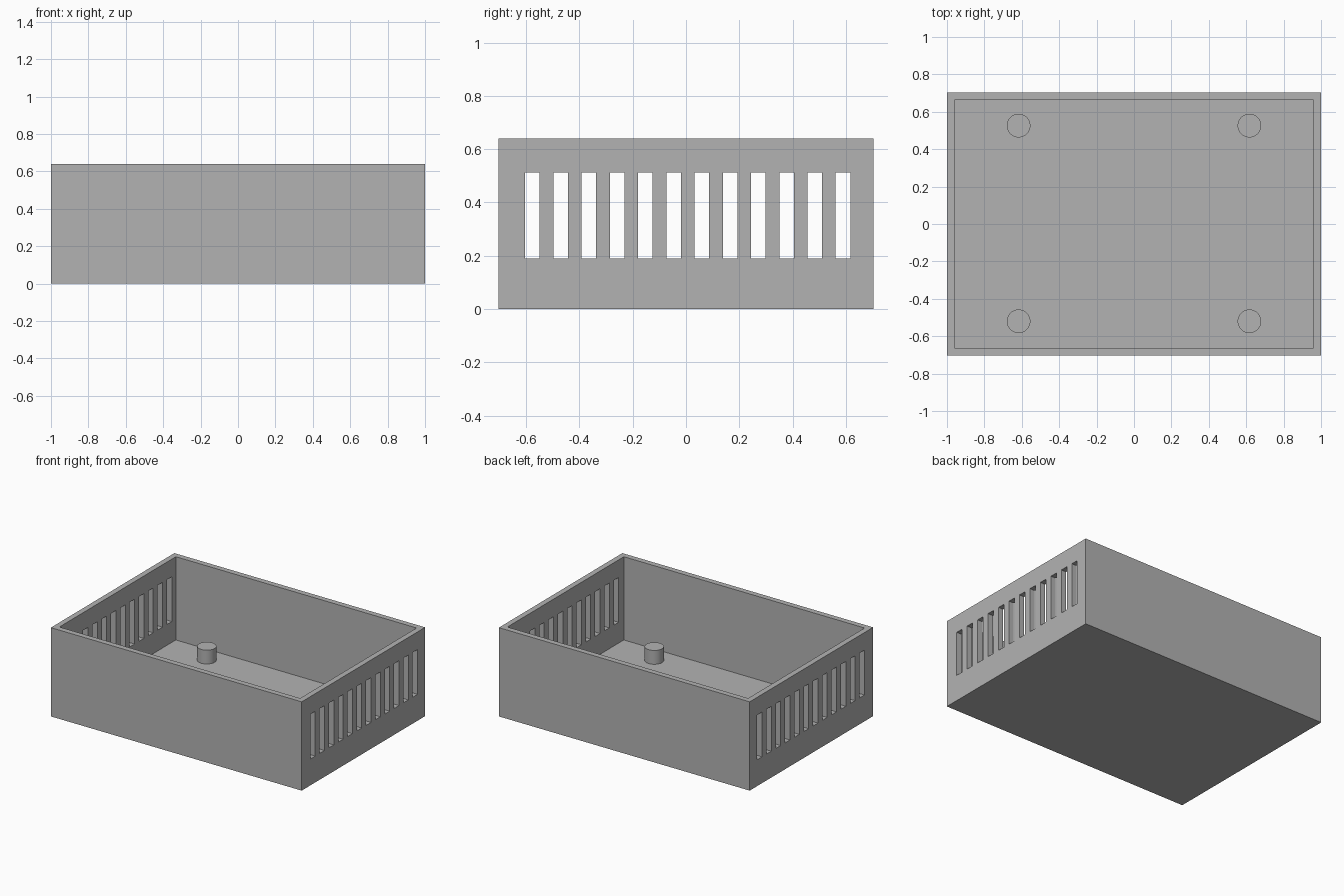
import bpy
import bmesh
from mathutils import Matrix, Vector

if "Cube" in bpy.data.objects:
    bpy.data.objects.remove(bpy.data.objects["Cube"], do_unlink=True)

LENGTH, DEPTH, HEIGHT = 2.0, 1.406, 0.64
WALL = 0.04
SLOTS, PITCH, SLOT_WIDTH = 12, 0.106, 0.055
SLOT_START, SLOT_LOW, SLOT_HIGH = -0.604, 0.19, 0.513

grey = bpy.data.materials.new("plain grey")
grey.use_nodes = True
colour = (0.45, 0.45, 0.45, 1)
grey.diffuse_color = colour
grey.node_tree.nodes["Principled BSDF"].inputs["Base Color"].default_value = colour


def add_box(bm, low, high):
    low, high = Vector(low), Vector(high)
    place = Matrix.Translation((low + high) / 2) @ Matrix.Diagonal((*(high - low), 1))
    bmesh.ops.create_cube(bm, size=1, matrix=place)


def make_object(name, bm):
    mesh = bpy.data.meshes.new(name)
    bm.to_mesh(mesh)
    bm.free()
    mesh.materials.append(grey)
    obj = bpy.data.objects.new(name, mesh)
    bpy.context.collection.objects.link(obj)
    return obj


# Open tray: solid block to be hollowed from the top
bm = bmesh.new()
add_box(bm, (-LENGTH / 2, -DEPTH / 2, 0), (LENGTH / 2, DEPTH / 2, HEIGHT))
tray = make_object("vented_tray", bm)

# Cavity cutter
bm = bmesh.new()
inner_x, inner_y = LENGTH / 2 - WALL, DEPTH / 2 - WALL
add_box(bm, (-inner_x, -inner_y, WALL), (inner_x, inner_y, HEIGHT + WALL))
cavity = make_object("cavity_cutter", bm)

# Vent cutters: each bar passes through both end walls
bm = bmesh.new()
for i in range(SLOTS):
    y = SLOT_START + i * PITCH
    add_box(bm, (-LENGTH, y, SLOT_LOW), (LENGTH, y + SLOT_WIDTH, SLOT_HIGH))
vents = make_object("vent_cutter", bm)

for cutter in (cavity, vents):
    cutter.hide_render = True
    cut = tray.modifiers.new(cutter.name, 'BOOLEAN')
    cut.operation = 'DIFFERENCE'
    cut.solver = 'EXACT'
    cut.object = cutter

# Apply the cuts and discard the cutters
graph = bpy.context.evaluated_depsgraph_get()
tray_mesh = bpy.data.meshes.new_from_object(tray.evaluated_get(graph))
tray.modifiers.clear()
tray.data = tray_mesh
for cutter in (cavity, vents):
    bpy.data.objects.remove(cutter, do_unlink=True)

# Four round mounting posts on the floor
POST_RADIUS, POST_TOP = 0.063, 0.14
for side, x in (("right", -0.617), ("left", 0.617)):
    for end, y in (("front", -0.52), ("back", 0.526)):
        bpy.ops.mesh.primitive_cylinder_add(
            vertices=40, radius=POST_RADIUS, depth=POST_TOP - WALL,
            location=(x, y, (POST_TOP + WALL) / 2))
        post = bpy.context.object
        post.name = f"{end}_{side}_post"
        post.data.materials.append(grey)
        bpy.ops.object.shade_smooth_by_angle()
